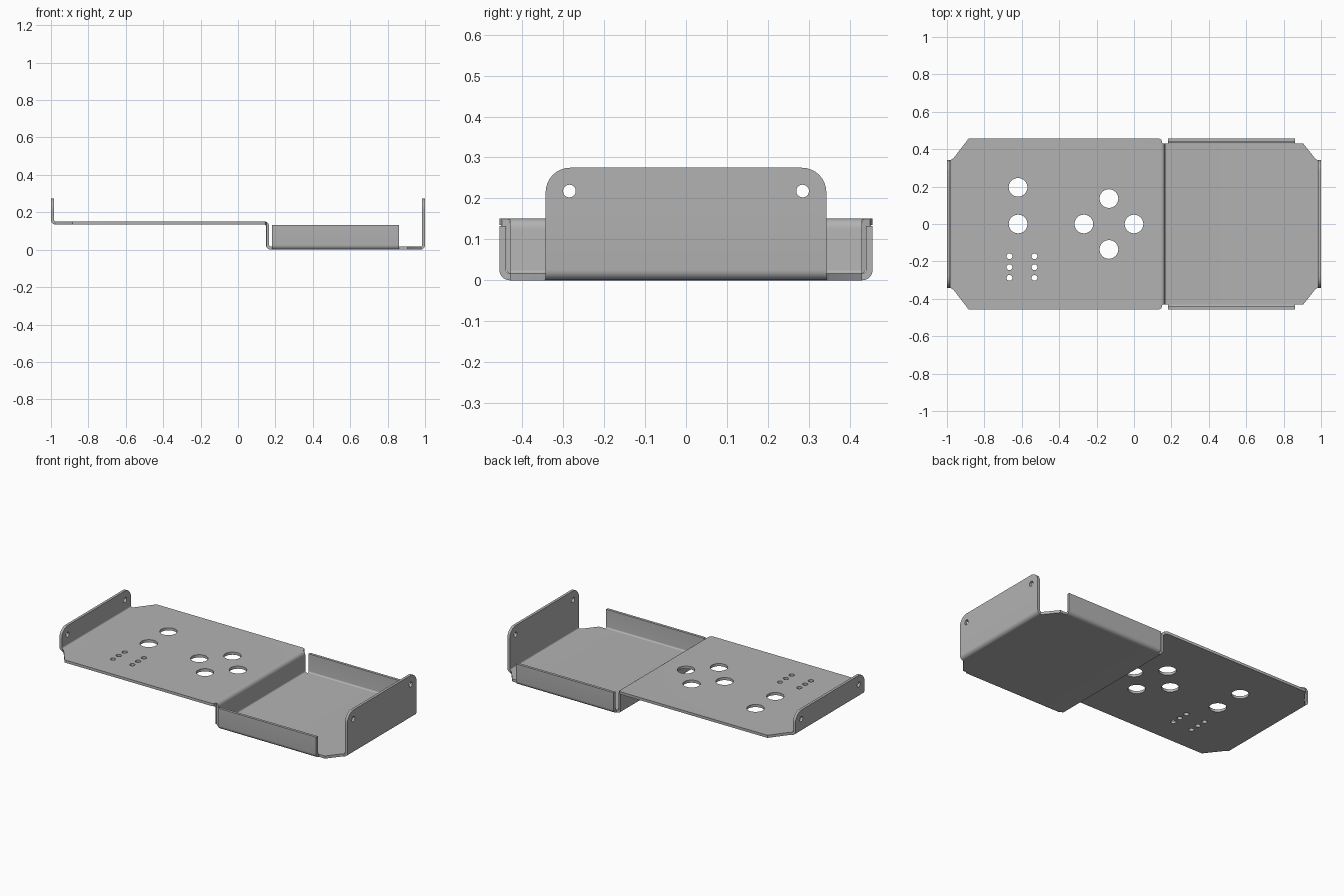
import bpy, bmesh, math
from mathutils import Vector

cube = bpy.data.objects.get("Cube")
if cube:
    bpy.data.objects.remove(cube, do_unlink=True)

T = 0.0165      # sheet thickness
BEND = 0.017    # bend radius on the sheet's middle line
TOP = 0.275     # height of the end flanges

steel = bpy.data.materials.new("grey sheet metal")
steel.use_nodes = True
GREY = (0.45, 0.45, 0.45, 1)
steel.diffuse_color = GREY
bsdf = steel.node_tree.nodes["Principled BSDF"]
bsdf.inputs["Base Color"].default_value = GREY
bsdf.inputs["Roughness"].default_value = 0.6


def prism(name, outline, place, start, end):
    """Extrude a 2D outline; place(u, v, w) maps it into space."""
    bm = bmesh.new()
    a = [bm.verts.new(place(u, v, start)) for u, v in outline]
    b = [bm.verts.new(place(u, v, end)) for u, v in outline]
    bm.faces.new(a)
    bm.faces.new(b)
    for i in range(len(a)):
        j = (i + 1) % len(a)
        bm.faces.new((a[i], a[j], b[j], b[i]))
    bmesh.ops.recalc_face_normals(bm, faces=bm.faces)
    mesh = bpy.data.meshes.new(name)
    bm.to_mesh(mesh)
    bm.free()
    mesh.materials.append(steel)
    obj = bpy.data.objects.new(name, mesh)
    bpy.context.collection.objects.link(obj)
    return obj


def along_x(u, v, w): return (w, u, v)
def along_y(u, v, w): return (u, w, v)
def along_z(u, v, w): return (u, v, w)


def sheet_section(points, steps=6):
    """Closed section of a bent sheet following a middle line."""
    pts = [Vector(p) for p in points]
    left, right = [], []

    def add(p, normal):
        left.append(tuple(p + normal * T / 2))
        right.append(tuple(p - normal * T / 2))

    dirs = [(b - a).normalized() for a, b in zip(pts, pts[1:])]
    norms = [Vector((-d.y, d.x)) for d in dirs]
    add(pts[0], norms[0])
    for i in range(1, len(pts) - 1):
        d, n = dirs[i - 1], norms[i - 1]
        side = 1 if n.dot(dirs[i]) > 0 else -1
        centre = pts[i] - d * BEND + n * side * BEND
        for k in range(steps + 1):
            ang = math.pi / 2 * k / steps
            radial = -n * side * math.cos(ang) + d * math.sin(ang)
            add(centre + radial * BEND, -radial * side)
    add(pts[-1], norms[-1])
    return left + right[::-1]


def circle(x, y, r, n=32):
    return [(x + r * math.cos(2 * math.pi * k / n),
             y + r * math.sin(2 * math.pi * k / n)) for k in range(n)]


def mirrored(half):
    """Complete a symmetric outline across its second axis."""
    return half + [(u, -v) for u, v in reversed(half)]


def cut(obj, cutter, operation):
    cutter.hide_render = True
    mod = obj.modifiers.new("cut", "BOOLEAN")
    mod.operation = operation
    mod.solver = "EXACT"
    mod.object = cutter
    bpy.context.view_layer.objects.active = obj
    bpy.ops.object.modifier_apply(modifier=mod.name)
    bpy.data.objects.remove(cutter, do_unlink=True)


# Bent main sheet: end flange, raised deck, step, low tray, end flange
END, STEP, LOW, HIGH = 1 - T / 2, 0.158, T / 2, 0.143
section = sheet_section([(-END, TOP), (-END, HIGH), (STEP, HIGH),
                         (STEP, LOW), (END, LOW), (END, TOP)])
body = prism("bent_sheet", section, along_y, -0.5, 0.5)

# Trim the plan: chamfered ends, wide deck, narrower tray
plan = mirrored([(-1.1, 0.343), (-0.978, 0.343), (-0.965, 0.352), (-0.885, 0.456),
                 (0.135, 0.456), (0.147, 0.45), (0.152, 0.43), (0.905, 0.43),
                 (0.967, 0.352), (0.978, 0.343), (1.1, 0.343)])
cut(body, prism("plan_trim", plan, along_z, -0.2, 0.5), "INTERSECT")

# Round the upper corners of both end flanges
R = 0.06
arc = [(0.343 - R + R * math.cos(a), TOP - R + R * math.sin(a))
       for a in [math.pi / 2 * k / 8 for k in range(9)]]
right_half = [(0.6, -0.1), (0.6, 0.2), (0.343, 0.2)] + arc
end_shape = right_half + [(-u, v) for u, v in reversed(right_half)]
cut(body, prism("flange_trim", end_shape, along_x, -1.2, 1.2), "INTERSECT")

# Control holes and small indicator holes through the deck
holes = [(-0.62, 0.196, 0.05), (-0.62, 0, 0.05), (-0.268, 0, 0.05),
         (0, 0, 0.05), (-0.134, 0.136, 0.05), (-0.134, -0.136, 0.05)]
holes += [(x, y, 0.0155) for x in (-0.666, -0.532) for y in (-0.173, -0.231, -0.288)]
for x, y, r in holes:
    cut(body, prism("deck_hole", circle(x, y, r), along_z, 0.1, 0.2), "DIFFERENCE")

# Mounting holes through both end flanges
for y in (-0.285, 0.285):
    cut(body, prism("flange_hole", circle(y, 0.218, 0.0155), along_x, -1.2, 1.2),
        "DIFFERENCE")

# Folded side walls of the tray
parts = [body]
for name, s in (("front_wall", -1), ("back_wall", 1)):
    outer = s * (0.456 - T / 2)
    fold = sheet_section([(s * 0.429, LOW), (outer, LOW), (outer, 0.133)])
    parts.append(prism(name, fold, along_x, 0.183, 0.862))

for obj in bpy.context.selected_objects:
    obj.select_set(False)
for obj in parts:
    obj.select_set(True)
bpy.context.view_layer.objects.active = body
bpy.ops.object.shade_smooth_by_angle(angle=math.radians(30))
